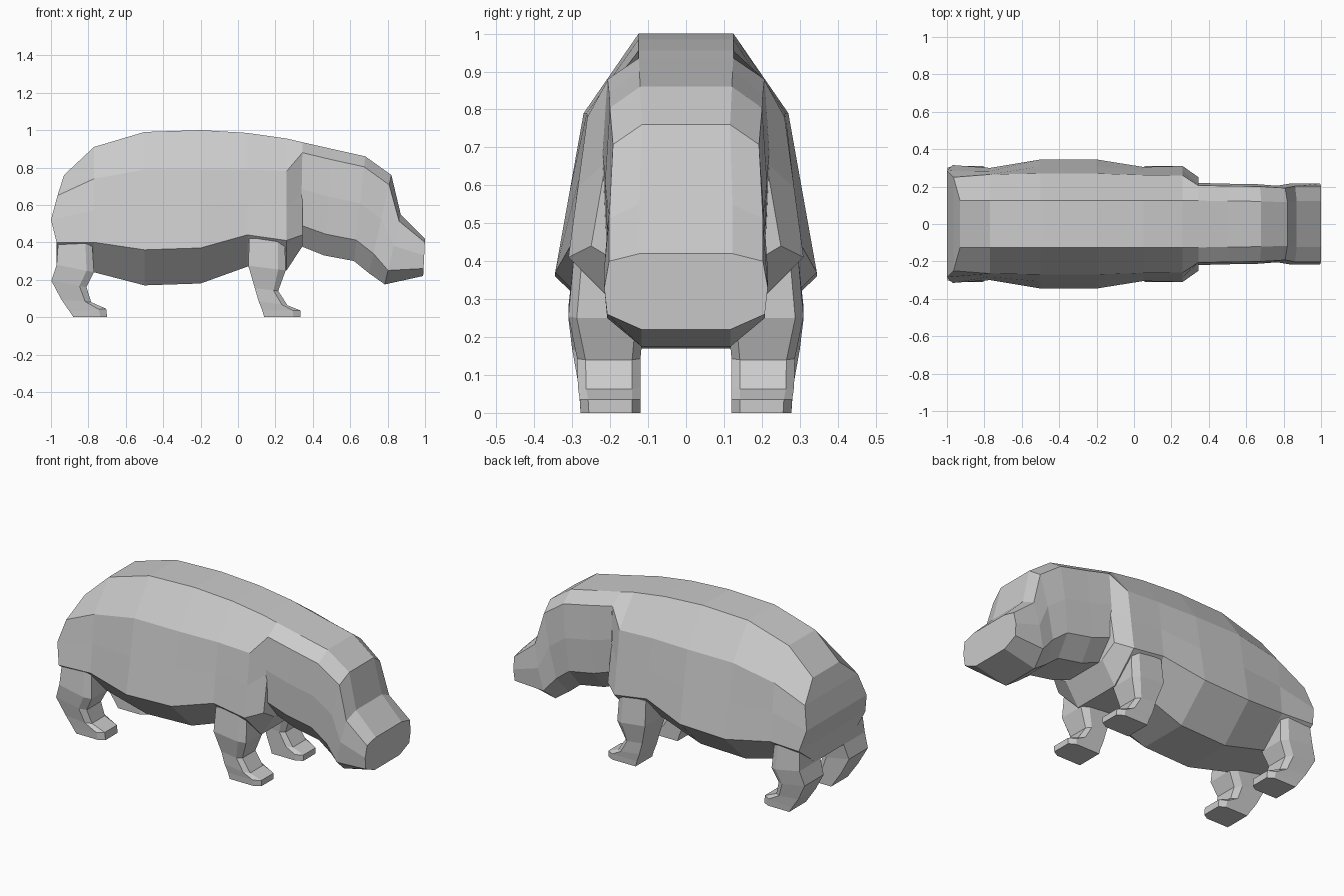
import bpy, bmesh


def loft(name, half_rings, caps=(True, True)):
    """Skin rings given as half outlines (x, half_width, z, centre_y), mirrored about centre_y."""
    bm = bmesh.new()
    loops = []
    for half in half_rings:
        pts = [(x, c + w, z) for x, w, z, c in half]
        pts += [(x, c - w, z) for x, w, z, c in reversed(half)]
        loops.append([bm.verts.new(p) for p in pts])
    count = len(loops[0])
    for a, b in zip(loops, loops[1:]):
        for i in range(count):
            j = (i + 1) % count
            bm.faces.new((a[i], a[j], b[j], b[i]))
    for use, ring in zip(caps, (loops[0], loops[-1])):
        if use:
            for i in range(count // 2 - 1):
                bm.faces.new((ring[i], ring[i + 1], ring[count - 2 - i], ring[count - 1 - i]))
    bmesh.ops.recalc_face_normals(bm, faces=bm.faces)
    mesh = bpy.data.meshes.new(name)
    bm.to_mesh(mesh)
    bm.free()
    obj = bpy.data.objects.new(name, mesh)
    bpy.context.collection.objects.link(obj)
    return obj


# Body: x, top z, upper z, widest z, belly z, upper width, widest width
body_rings = [
    (-0.77, 0.91, 0.74, 0.40, 0.24, 0.265, 0.30),
    (-0.50, 0.99, 0.79, 0.36, 0.17, 0.27, 0.345),
    (-0.20, 1.00, 0.79, 0.37, 0.18, 0.27, 0.345),
    (0.05, 0.985, 0.79, 0.44, 0.27, 0.262, 0.305),
    (0.26, 0.955, 0.78, 0.41, 0.25, 0.26, 0.31),
    (0.345, 0.935, 0.88, 0.44, 0.38, 0.205, 0.25),
]
# Rump end follows a rounded side profile
rings = [[(-0.93, 0.125, 0.76, 0), (-0.965, 0.25, 0.65, 0), (-1.0, 0.285, 0.52, 0),
          (-0.97, 0.315, 0.40, 0), (-0.97, 0.16, 0.28, 0)]]
for x, zt, zu, zw, zb, wu, ww in body_rings:
    zm = zu + (zw - zu) * 0.5
    wm = wu + (ww - wu) * (0.15 if x > 0.3 else 0.5)
    rings.append([(x, 0.125, zt, 0), (x, wu, zu, 0), (x, wm, zm, 0),
                  (x, ww, zw, 0), (x, 0.15, zb, 0)])
loft("body", rings)

# Head and neck: tilted rings (top x, top z, bottom x, bottom z, width scale)
head_rings = [
    (0.345, 0.935, 0.335, 0.38, 1.0),
    (0.50, 0.90, 0.46, 0.33, 0.98),
    (0.68, 0.86, 0.62, 0.30, 0.97),
    (0.82, 0.76, 0.70, 0.235, 0.93),
    (0.87, 0.55, 0.785, 0.175, 0.98),
    (1.00, 0.42, 0.99, 0.22, 0.98),
]
section = [(0, 0.125), (0.1, 0.207), (0.45, 0.22), (0.80, 0.212), (1.0, 0.12)]
loft("head", [[(xt + (xb - xt) * t, w * s, zt + (zb - zt) * t, 0) for t, w in section]
              for xt, zt, xb, zb, s in head_rings], caps=(False, True))

# Legs: back x, back z, front x, front z, inner y, outer y
front_leg = [
    (0.06, 0.42, 0.25, 0.42, 0.12, 0.295),
    (0.055, 0.275, 0.255, 0.25, 0.11, 0.31),
    (0.09, 0.155, 0.215, 0.14, 0.12, 0.287),
    (0.11, 0.085, 0.265, 0.063, 0.12, 0.285),
    (0.13, 0.035, 0.335, 0.035, 0.12, 0.28),
    (0.14, 0.0, 0.335, 0.0, 0.12, 0.278),
]
rear_leg = [
    (-0.96, 0.42, -0.78, 0.40, 0.13, 0.295),
    (-0.97, 0.28, -0.77, 0.24, 0.11, 0.31),
    (-0.998, 0.195, -0.81, 0.16, 0.12, 0.30),
    (-0.945, 0.095, -0.785, 0.08, 0.12, 0.285),
    (-0.90, 0.03, -0.705, 0.045, 0.12, 0.28),
    (-0.88, 0.0, -0.70, 0.0, 0.12, 0.278),
]
for label, leg in (("front_leg", front_leg), ("rear_leg", rear_leg)):
    for side, sign in (("left", 1), ("right", -1)):
        rings = []
        for xb, zb, xf, zf, yi, yo in leg:
            c, w = sign * (yi + yo) / 2, (yo - yi) / 2
            k = 0.8
            rings.append([(xb, w, zb, c),
                          (xb + (xf - xb) * k, w, zb + (zf - zb) * k, c),
                          (xf, w - 0.022, zf, c)])
        loft(f"{label}_{side}", rings)
